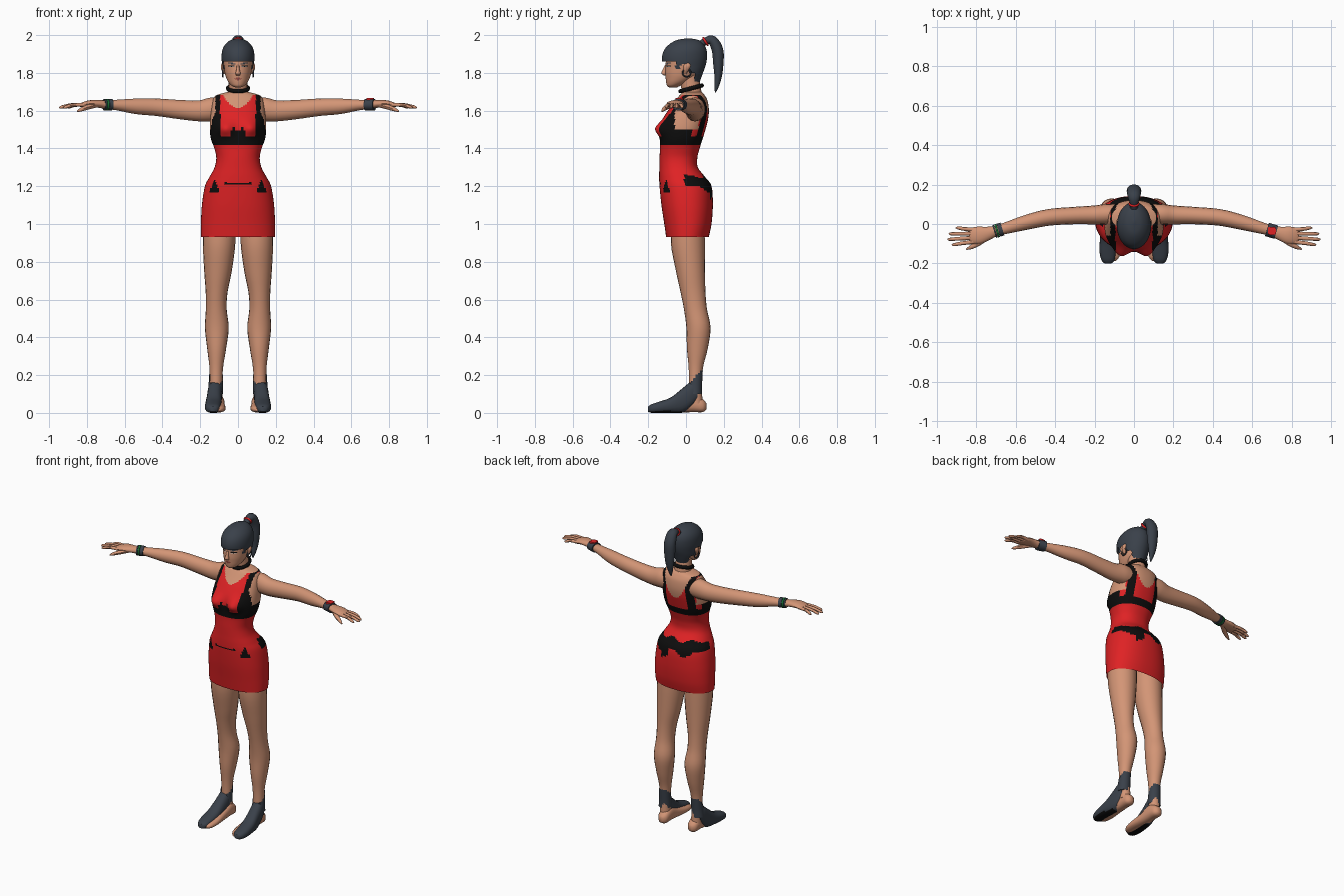
import bpy, bmesh, math
from mathutils import Vector, Matrix


def mat(name, rgb):
    m = bpy.data.materials.new(name)
    m.diffuse_color = (*rgb, 1)
    return m


MATS = [mat("skin", (0.65, 0.30, 0.18)), mat("red_cloth", (0.74, 0.016, 0.018)),
        mat("black_trim", (0.004, 0.004, 0.004)), mat("slate", (0.042, 0.052, 0.068)),
        mat("green_band", (0.01, 0.17, 0.04)), mat("lip_rose", (0.30, 0.07, 0.055)),
        mat("eye_white", (0.7, 0.68, 0.65))]
SKIN, RED, BLACK, SLATE, GREEN, LIP, WHITE = range(7)


def finish(name, bm, paint):
    """Colour faces by rule (None removes a face), then make a smooth object."""
    bmesh.ops.recalc_face_normals(bm, faces=bm.faces)
    gone = []
    for f in bm.faces:
        c = paint(f.calc_center_median(), f.normal) if callable(paint) else paint
        if c is None:
            gone.append(f)
        else:
            f.material_index = c
    bmesh.ops.delete(bm, geom=gone, context='FACES')
    me = bpy.data.meshes.new(name)
    bm.to_mesh(me)
    bm.free()
    for m in MATS:
        me.materials.append(m)
    ob = bpy.data.objects.new(name, me)
    bpy.context.collection.objects.link(ob)
    bpy.ops.object.select_all(action='DESELECT')
    ob.select_set(True)
    bpy.context.view_layer.objects.active = ob
    bpy.ops.object.shade_smooth_by_angle(angle=math.radians(45))
    return ob


def spline(pts, steps):
    """Catmull-Rom interpolation of section tuples."""
    out = []
    for i in range(len(pts) - 1):
        a, b, c, d = pts[max(i - 1, 0)], pts[i], pts[i + 1], pts[min(i + 2, len(pts) - 1)]
        for k in range(steps):
            t = k / steps
            out.append([0.5 * (2 * q + (r - p) * t + (2 * p - 5 * q + 4 * r - s) * t * t
                               + (3 * q - p - 3 * r + s) * t ** 3) for p, q, r, s in zip(a, b, c, d)])
    return out + [list(pts[-1])]


def tube(name, secs, paint, ref=(1, 0, 0), axis=None, n=16, steps=3, power=2.0, s=1, deform=None):
    """Loft of oval sections (x, y, z, radius along ref, other radius)."""
    rings = spline([(p[0] * s, *p[1:]) for p in secs], steps)
    cs = [Vector(r[:3]) for r in rings]
    bm = bmesh.new()
    loops = []
    for i, r in enumerate(rings):
        t = Vector(axis) if axis else (cs[min(i + 1, len(cs) - 1)] - cs[max(i - 1, 0)]).normalized()
        u = Vector(ref)
        u = (u - t * u.dot(t)).normalized()
        v = t.cross(u)
        loop = []
        for k in range(n):
            a = 2 * math.pi * k / n
            c, d = math.cos(a), math.sin(a)
            p = (cs[i] + u * math.copysign(abs(c) ** (2 / power), c) * max(r[3], .001)
                 + v * math.copysign(abs(d) ** (2 / power), d) * max(r[4], .001))
            loop.append(bm.verts.new(deform(p) if deform else p))
        loops.append(loop)
    for a, b in zip(loops, loops[1:]):
        for k in range(n):
            bm.faces.new((a[k], a[(k + 1) % n], b[(k + 1) % n], b[k]))
    bm.faces.new(loops[0])
    bm.faces.new(loops[-1])
    return finish(name, bm, paint)


def upright(rows):
    """Rows (z, half width, front y, back y) to upright sections."""
    return [(0, (f + b) / 2, z, w, (b - f) / 2) for z, w, f, b in rows]


def ring(name, loc, rx, ry, thick, paint, rot, n=24):
    """Oval hoop."""
    bm = bmesh.new()
    m = Matrix.Translation(loc) @ rot.to_4x4()
    g = [[bm.verts.new(m @ Vector(((rx + thick * math.cos(b)) * math.cos(a),
                                   (ry + thick * math.cos(b)) * math.sin(a), thick * math.sin(b))))
          for b in [j * math.pi / 4 for j in range(8)]] for a in [i * 2 * math.pi / n for i in range(n)]]
    for i in range(n):
        for j in range(8):
            h = g[(i + 1) % n]
            bm.faces.new((g[i][j], h[j], h[(j + 1) % 8], g[i][(j + 1) % 8]))
    return finish(name, bm, paint)


# Dress and chest in one loft, coloured by height and position
def dress_paint(c, nrm):
    x, y, z = c
    a = abs(x)
    if z < 0.931:
        return None                                   # open hem
    if z > 1.682:
        return SKIN
    if z > 1.42:
        if y < 0.03 and z > 1.612 + 11 * a * a:
            return SKIN                               # front neckline
        if y >= 0.03 and z > 1.535 + 17 * a * a:
            return SKIN                               # back scoop
        if a > 0.12 and -0.06 < y < 0.07 and z > 1.5:
            return SKIN                               # armholes
        if z < 1.46:
            return BLACK                              # band under the bust
        if y < 0.03:
            peak = 1.48 + 1.5 * a if a < 0.025 else 1.52 - 3 * (a - 0.025)
            return BLACK if a > 0.094 or z < peak else RED
        return BLACK if 0.07 < a < 0.118 else RED
    if y > -0.01:
        low = 1.185 + 0.018 * math.sin(38 * x + 1) - (0.04 if 0.03 < x < 0.09 else 0)
        return BLACK if low < z < 1.252 + 0.01 * math.sin(50 * x) else RED
    if 1.16 < z < 1.235 and abs(a - 0.125) < 0.026 * (1.24 - z) / 0.075:
        return BLACK                                  # hip wedges
    return BLACK if 1.205 < z + a * -0.08 < 1.215 and a < 0.07 else RED


def bust(p):
    if p.y < -0.02:
        d = ((abs(p.x) - 0.07) / 0.045) ** 2 + ((p.z - 1.505) / 0.04) ** 2
        p.y -= 0.038 * math.exp(-d)
    return p


tube("dress_and_chest", upright([
    (.93, .195, -.105, .12), (1.0, .196, -.115, .135), (1.1, .191, -.13, .142), (1.2, .175, -.14, .135),
    (1.25, .15, -.142, .10), (1.3, .124, -.141, .063), (1.35, .115, -.14, .06), (1.4, .125, -.138, .072),
    (1.45, .143, -.138, .088), (1.5, .149, -.135, .103), (1.55, .147, -.125, .116), (1.6, .142, -.096, .121),
    (1.65, .134, -.058, .115), (1.68, .118, -.035, .10), (1.698, .06, -.02, .085)]),
    dress_paint, axis=(0, 0, 1), n=80, steps=8, power=2.25, deform=bust)

# Neck and choker
tube("neck", [(0, .035, 1.66, .06, .056), (0, .03, 1.70, .052, .052), (0, .02, 1.76, .05, .052),
              (0, .015, 1.81, .05, .05)], SKIN, axis=(0, 0, 1))
ring("choker", (0, .027, 1.718), .054, .059, .011, BLACK, Matrix.Rotation(.26, 3, 'X'))


# Head with painted eyes, brows and lips
def face_paint(c, nrm):
    a, z = abs(c.x), c.z
    if c.y > -0.04:
        return SKIN
    e = abs(a - 0.034)
    if e < 0.017 and abs(z - 1.839) < 0.0025:
        return BLACK
    if e < 0.014 and abs(z - 1.833) < 0.005:
        return BLACK if e < 0.005 else WHITE
    if 0.014 < a < 0.056 and abs(z - 1.849 - 0.1 * (a - .03)) < 0.003:
        return SLATE
    return LIP if a < 0.022 and abs(z - 1.769) < 0.008 * (1 - a / 0.026) else SKIN


tube("head", upright([
    (1.722, .012, -.088, -.05), (1.732, .033, -.10, -.03), (1.75, .05, -.105, .01), (1.775, .063, -.108, .05),
    (1.80, .07, -.11, .07), (1.835, .075, -.108, .085), (1.87, .077, -.106, .09), (1.92, .073, -.098, .09),
    (1.95, .055, -.07, .075), (1.965, .02, -.03, .04)]), face_paint, axis=(0, 0, 1), n=72, steps=7)
tube("nose", [(0, -.106, 1.842, .006, .006), (0, -.114, 1.815, .009, .011), (0, -.118, 1.797, .014, .013),
              (0, -.11, 1.786, .009, .006)], SKIN, axis=(0, 0, 1), n=10)


# Hair cap with fringe, sideburns and nape
def hair_paint(c, nrm):
    y = c.y
    edge = 1.862 if y < -.055 else 1.822 if y < -.028 else 1.85 if y < .015 else 1.80 if y < .045 else 1.755
    return SLATE if c.z > edge else None


tube("hair_cap", upright([
    (1.745, .04, 0, .07), (1.80, .073, -.08, .09), (1.84, .083, -.118, .104), (1.88, .087, -.127, .111),
    (1.92, .083, -.116, .109), (1.95, .068, -.09, .095), (1.973, .04, -.05, .068), (1.983, .004, .005, .02)]),
    hair_paint, axis=(0, 0, 1), n=48, steps=6)
tube("ponytail", [(0, .07, 1.945, .02, .02), (0, .105, 1.968, .022, .02), (0, .14, 1.972, .032, .026),
                  (0, .167, 1.92, .037, .031), (0, .171, 1.85, .035, .028), (0, .17, 1.78, .026, .02),
                  (0, .161, 1.725, .013, .011), (0, .155, 1.695, .002, .002)], SLATE, n=14, steps=4)
ring("hair_tie", (0, .103, 1.966), .022, .021, .006, RED, Matrix.Rotation(-1.0, 3, 'X'))

for s, side in ((1, "left"), (-1, "right")):
    # Ears and hoop earrings
    tube(side + "_ear", [(.07, -.005, 1.795, .008, .006), (.08, 0, 1.815, .014, .008),
                         (.083, .006, 1.838, .018, .008), (.08, .008, 1.852, .008, .004)],
         SKIN, ref=(0, 1, 0), axis=(0, 0, 1), n=10, s=s)
    ring(side + "_earring", (s * .08, .004, 1.80), .02, .022, .004, SLATE, Matrix.Rotation(math.pi / 2, 3, 'Y'))

    # Arm and palm
    tube(side + "_arm", [
        (.085, .055, 1.605, .045, .055), (.135, .05, 1.607, .052, .063), (.2, .046, 1.599, .048, .056),
        (.3, .043, 1.605, .044, .051), (.43, .034, 1.618, .042, .046), (.54, .01, 1.623, .038, .041),
        (.64, -.018, 1.63, .03, .028), (.70, -.035, 1.632, .027, .023), (.74, -.047, 1.636, .034, .02),
        (.785, -.057, 1.637, .044, .018), (.825, -.06, 1.63, .041, .013), (.835, -.06, 1.628, .035, .008)],
        SKIN, ref=(0, 1, 0), n=16, steps=4, s=s)
    # Fingers: base y, tip x, tip y
    for i, (by, tx, ty) in enumerate([(-.09, .925, -.105), (-.07, .947, -.078), (-.049, .94, -.05),
                                      (-.03, .905, -.02)]):
        tube(f"{side}_finger_{i + 1}", [
            (.805, by, 1.631, .011, .011), ((.815 + tx) / 2, (by + ty) / 2, 1.63, .0095, .0095),
            (tx - .012, ty, 1.619, .008, .008), (tx, ty, 1.615, .002, .002)], SKIN, ref=(0, 1, 0), n=8, s=s)
    tube(side + "_thumb", [(.745, -.062, 1.632, .016, .014), (.79, -.098, 1.62, .014, .013),
                           (.83, -.119, 1.606, .01, .01), (.852, -.128, 1.595, .003, .003)],
         SKIN, ref=(0, 1, 0), n=8, s=s)

    # Leg
    tube(side + "_leg", [
        (.10, .01, 1.06, .085, .085), (.10, .01, .9, .086, .09), (.106, .024, .75, .073, .077),
        (.113, .037, .64, .058, .066), (.115, .05, .55, .055, .061), (.112, .066, .45, .063, .064),
        (.113, .06, .34, .05, .055), (.115, .052, .24, .036, .038), (.116, .05, .15, .033, .034),
        (.114, .052, .05, .033, .036)], SKIN, axis=(0, 0, 1), n=20, steps=4, s=s)
    # Bare foot: heel and inner toes
    tube(side + "_foot", [
        (.108, .108, .035, .012, .015), (.108, .09, .038, .032, .034), (.108, .04, .05, .037, .046),
        (.11, -.03, .036, .04, .034), (.11, -.11, .025, .045, .023), (.108, -.165, .02, .034, .017),
        (.108, -.188, .017, .015, .008)], SKIN, axis=(0, 1, 0), power=2.4, s=s)
    # Shoe over the outer foot, with a dark sole
    tube(side + "_shoe", [
        (.122, .062, .115, .03, .045), (.122, .03, .10, .038, .068), (.126, -.02, .065, .04, .064),
        (.13, -.08, .041, .043, .041), (.133, -.14, .03, .042, .03), (.132, -.182, .023, .034, .023),
        (.132, -.2, .02, .018, .014)],
        lambda c, nrm: BLACK if nrm.z < -.7 and c.y < -.02 else SLATE, axis=(0, 1, 0), n=20, power=2.5, s=s)
    # Ankle cuff, higher at the back
    tube(side + "_ankle_cuff", [(.12, .045, .10, .04, .04), (.118, .047, .145, .038, .038),
                                (.117, .05, .185, .037, .037), (.116, .052, .225, .037, .037)],
         lambda c, nrm: SLATE if c.z < .18 + (c.y - .04) * 1.2 else None, axis=(0, 0, 1), n=20, steps=5, s=s)


# Wristbands around the forearm line
def wristband(name, x0, x1, r, colour, s):
    f = lambda x: (x, -.035 - .3 * (x - .70), 1.632)
    tube(name, [(*f(x0), r, r * .9), (*f(x1), r, r * .9)], colour, ref=(0, 1, 0), s=s, steps=1, n=18)


wristband("watch_band", .675, .722, .035, SLATE, 1)
tube("watch_face", [(.70, -.035, 1.655, .02, .02), (.70, -.035, 1.667, .02, .02)], RED,
     axis=(0, 0, 1), n=16, power=6, steps=1)
wristband("dark_bracelet", .668, .688, .034, SLATE, -1)
wristband("green_bracelet", .69, .70, .035, GREEN, -1)
wristband("thin_bracelet", .702, .71, .034, SLATE, -1)
